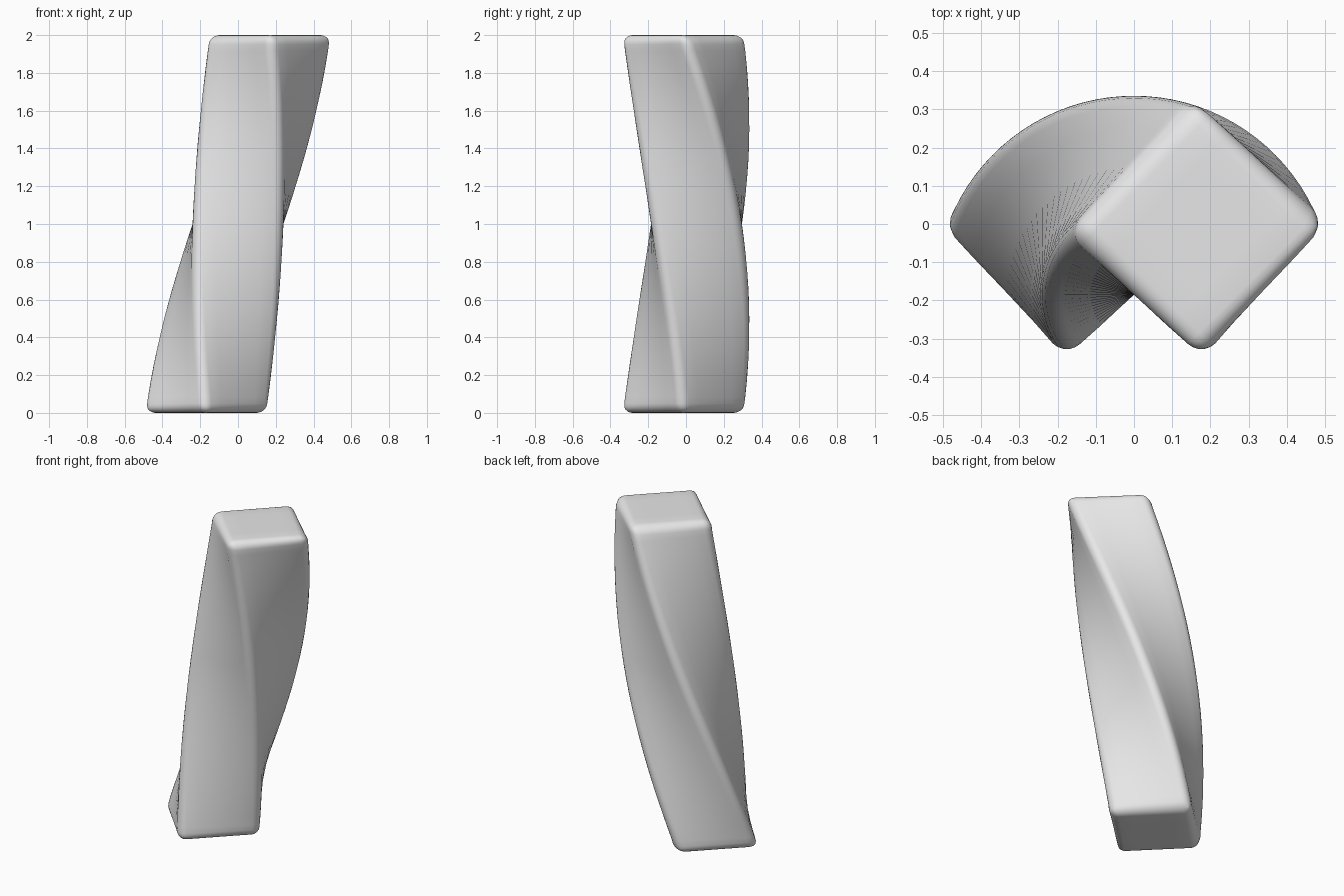
import bpy, bmesh, math
from mathutils import Matrix, Vector

if "Cube" in bpy.data.objects:
    bpy.data.objects.remove(bpy.data.objects["Cube"])

SIDE, HEIGHT = 0.481, 2.0      # square section and height
PIVOT_Y = -0.185               # twist axis, on the middle of the inner face
ROWS, COLS = 24, 4

grey = bpy.data.materials.new("light_grey")
grey.diffuse_color = (0.8, 0.8, 0.8, 1)
grey.use_nodes = True
grey.node_tree.nodes["Principled BSDF"].inputs["Base Color"].default_value = grey.diffuse_color

# Square bar with one face on the twist axis
bm = bmesh.new()
bmesh.ops.create_cube(bm, size=1)
for v in bm.verts:
    v.co = Vector((v.co.x * SIDE, (v.co.y + 0.5) * SIDE, (v.co.z + 0.5) * HEIGHT))


def slice_bar(point, normal):
    geom = bm.verts[:] + bm.edges[:] + bm.faces[:]
    bmesh.ops.bisect_plane(bm, geom=geom, plane_co=point, plane_no=normal)


# Cut into rows and columns so that it can twist smoothly
for i in range(1, ROWS):
    slice_bar((0, 0, HEIGHT * i / ROWS), (0, 0, 1))
for i in range(1, COLS):
    slice_bar((SIDE * (i / COLS - 0.5), 0, 0), (1, 0, 0))
    slice_bar((0, SIDE * i / COLS, 0), (0, 1, 0))

# Quarter turn from bottom to top
for v in bm.verts:
    angle = math.radians(45 - 90 * v.co.z / HEIGHT)
    v.co = Matrix.Rotation(angle, 3, 'Z') @ v.co + Vector((0, PIVOT_Y, 0))

mesh = bpy.data.meshes.new("twisted_bar")
bm.to_mesh(mesh)
bm.free()
mesh.materials.append(grey)
bar = bpy.data.objects.new("twisted_bar", mesh)
bpy.context.collection.objects.link(bar)

# Rounded edges
bevel = bar.modifiers.new("rounded_edges", 'BEVEL')
bevel.width = 0.05
bevel.segments = 5
bevel.limit_method = 'ANGLE'
bevel.angle_limit = math.radians(40)
bevel.use_clamp_overlap = False

bpy.context.view_layer.objects.active = bar
bar.select_set(True)
bpy.ops.object.modifier_apply(modifier=bevel.name)
bpy.ops.object.shade_smooth_by_angle(angle=math.radians(40))
